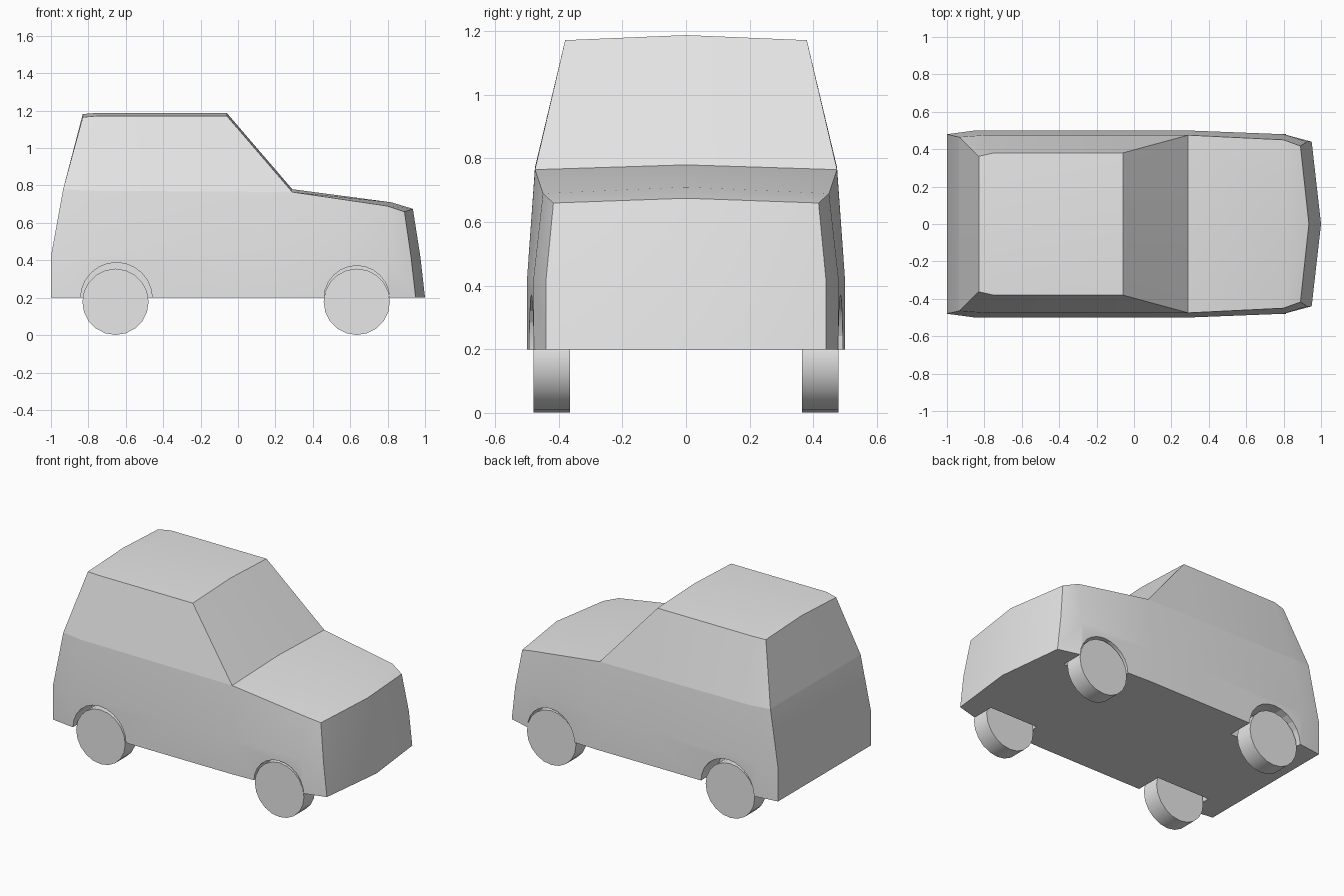
import bpy
import bmesh
from math import radians
from mathutils import Matrix

cube = bpy.data.objects.get("Cube")
if cube:
    bpy.data.objects.remove(cube, do_unlink=True)

grey = bpy.data.materials.new("light_grey")
grey.use_nodes = True
grey.diffuse_color = (0.8, 0.8, 0.8, 1)
grey.node_tree.nodes["Principled BSDF"].inputs["Base Color"].default_value = (0.8, 0.8, 0.8, 1)


def make_object(name, bm):
    mesh = bpy.data.meshes.new(name)
    bm.to_mesh(mesh)
    bm.free()
    mesh.materials.append(grey)
    obj = bpy.data.objects.new(name, mesh)
    bpy.context.collection.objects.link(obj)
    return obj


def activate(obj):
    bpy.ops.object.select_all(action='DESELECT')
    obj.select_set(True)
    bpy.context.view_layer.objects.active = obj


def disc(name, x, z, radius, y_in, y_out, side, segments):
    """Cylinder across the car between two distances from the centre line."""
    bm = bmesh.new()
    place = Matrix.Translation((x, side * (y_in + y_out) / 2, z)) @ Matrix.Rotation(radians(90), 4, 'X')
    bmesh.ops.create_cone(bm, cap_ends=True, segments=segments, radius1=radius,
                          radius2=radius, depth=y_out - y_in, matrix=place)
    return make_object(name, bm)


# Side panel rows, rear to front: x, z, half width
sill_x = (-1, -0.85, -0.06, 0.29, 0.80, 0.95)
sill_w = (0.48, 0.50, 0.50, 0.50, 0.48, 0.44)
sill = [(x, 0.2, w) for x, w in zip(sill_x, sill_w)]
waist = [(min(x, 0.925), 0.42, w) for x, w in zip(sill_x, sill_w)]
belt = [(-0.935, 0.78, 0.465), (-0.80, 0.772, 0.475), (-0.06, 0.767, 0.475),
        (0.29, 0.765, 0.475), (0.80, 0.69, 0.45), (0.89, 0.66, 0.417)]
roof = [(-0.83, 1.165, 0.362), (-0.75, 1.172, 0.38), (-0.06, 1.172, 0.38)]

# Centre line from rear bottom over the roof to front bottom
centre = [(-1, 0.2), (-1, 0.42), (-0.935, 0.78), (-0.83, 1.182), (-0.75, 1.188),
          (-0.06, 1.188), (0.29, 0.78), (0.82, 0.71), (0.935, 0.675), (0.975, 0.42), (1, 0.2)]
creases = {0, 2, 3, 5, 6, 8, 10}

bm = bmesh.new()
mid = [bm.verts.new((x, 0, z)) for x, z in centre]
sharp = []
floor_sides = []
for side in (1, -1):
    lo, wa, be, ro = [[bm.verts.new((x, side * w, z)) for x, z, w in row]
                      for row in (sill, waist, belt, roof)]
    # Body sides and cabin sides
    for i in range(5):
        bm.faces.new((lo[i], lo[i + 1], wa[i + 1], wa[i]))
        bm.faces.new((wa[i], wa[i + 1], be[i + 1], be[i]))
    for i in range(2):
        bm.faces.new((be[i], be[i + 1], ro[i + 1], ro[i]))
    bm.faces.new((be[2], be[3], ro[2]))
    # Tailgate, roof, windscreen, bonnet and nose
    ring = [lo[0], wa[0], be[0], *ro, *be[3:], wa[5], lo[5]]
    for i in range(len(ring) - 1):
        bm.faces.new((ring[i], ring[i + 1], mid[i + 1], mid[i]))
        sharp.append((ring[i], ring[i + 1]))
    sharp += [(ring[i], mid[i]) for i in creases]
    sharp += list(zip(be[:3], be[1:4])) + list(zip(lo, lo[1:]))
    floor_sides.append(lo)
# Floor
bm.faces.new([mid[0], *floor_sides[0], mid[10], *reversed(floor_sides[1])])
for a, b in sharp:
    bm.edges.get((a, b)).smooth = False
bmesh.ops.recalc_face_normals(bm, faces=bm.faces)
body = make_object("body", bm)

# Wheels and wheel arch cuts
for end, wheel_x, arch_x, arch_r in (("rear", -0.655, -0.65, 0.192), ("front", 0.635, 0.635, 0.175)):
    for label, side in (("left", 1), ("right", -1)):
        cutter = disc("arch_cutter", arch_x, 0.196, arch_r, 0.33, 0.60, side, 24)
        cutter.hide_render = True
        activate(body)
        cut = body.modifiers.new("arch", 'BOOLEAN')
        cut.operation = 'DIFFERENCE'
        cut.solver = 'EXACT'
        cut.object = cutter
        bpy.ops.object.modifier_apply(modifier=cut.name)
        bpy.data.objects.remove(cutter, do_unlink=True)

        wheel = disc(f"{end}_{label}_wheel", wheel_x, 0.178, 0.177, 0.365, 0.48, side, 20)
        activate(wheel)
        bpy.ops.object.shade_smooth_by_angle(angle=radians(35))

activate(body)
bpy.ops.object.shade_smooth_by_angle(angle=radians(35), keep_sharp_edges=True)
